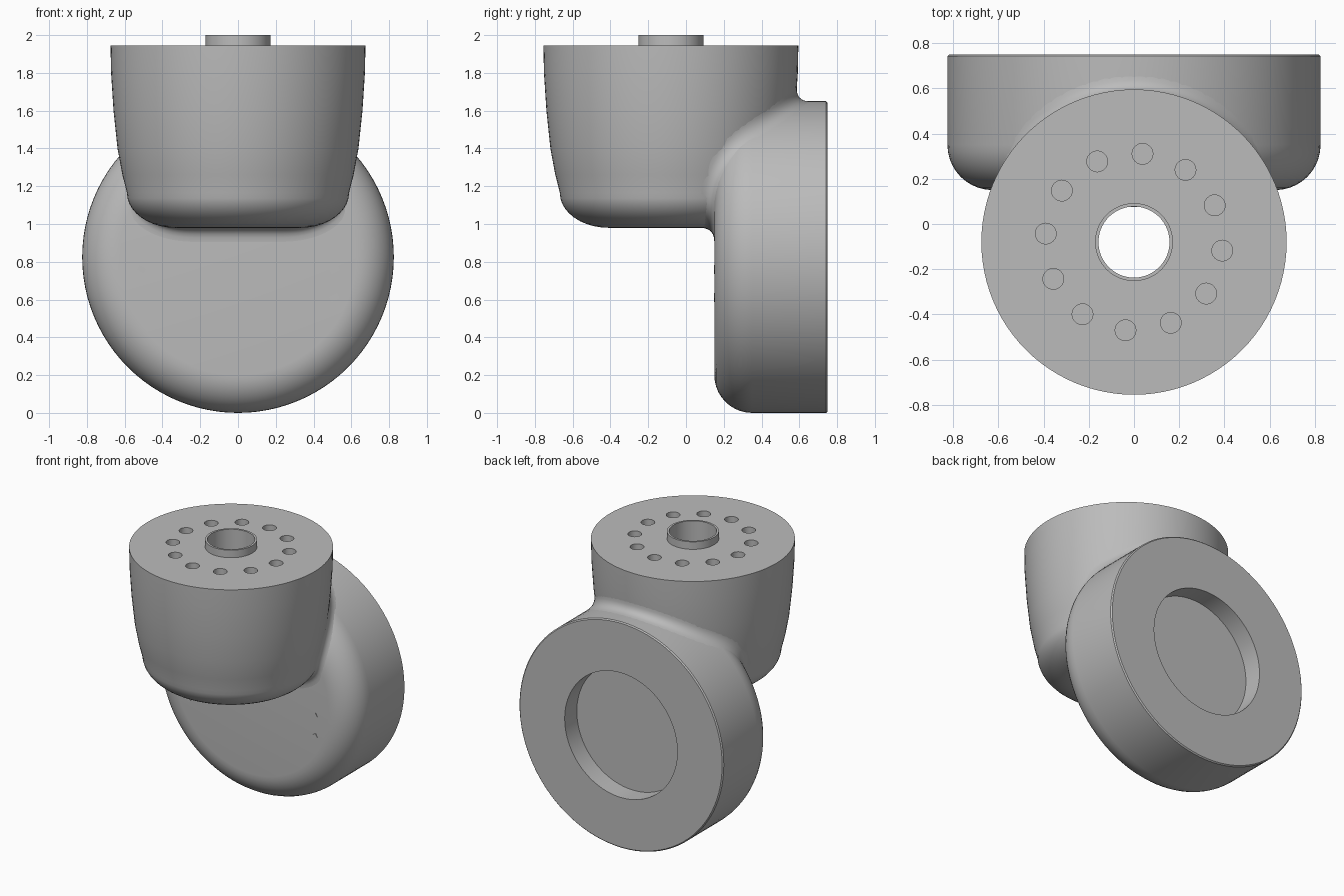
import bpy, bmesh, math
from mathutils import Vector, Matrix
from mathutils.bvhtree import BVHTree

if "Cube" in bpy.data.objects:
    bpy.data.objects.remove(bpy.data.objects["Cube"], do_unlink=True)

grey = bpy.data.materials.new("plain grey")
grey.use_nodes = True
GREY = (0.5, 0.5, 0.5, 1)
grey.diffuse_color = GREY
grey.node_tree.nodes["Principled BSDF"].inputs["Base Color"].default_value = GREY

CUP_Y = -0.08        # vertical axis of the cup
DRUM_Z = 0.825       # height of the drum axis
DRUM_R = 0.825
FRONT, BACK = 0.15, 0.75
ROUND = 0.2          # rounding of the drum's front edge


def finish(bm, name, angle=35):
    bmesh.ops.recalc_face_normals(bm, faces=bm.faces)
    mesh = bpy.data.meshes.new(name)
    bm.to_mesh(mesh)
    bm.free()
    mesh.materials.append(grey)
    obj = bpy.data.objects.new(name, mesh)
    bpy.context.collection.objects.link(obj)
    smooth(obj, angle)
    return obj


def smooth(obj, angle=35):
    bpy.ops.object.select_all(action='DESELECT')
    obj.select_set(True)
    bpy.context.view_layer.objects.active = obj
    bpy.ops.object.shade_smooth_by_angle(angle=math.radians(angle))


def lathe(name, profile, matrix, closed=False, steps=96):
    """Spin (radius, height) points about z, then place with matrix."""
    bm = bmesh.new()
    verts = [bm.verts.new((r, 0, h)) for r, h in profile]
    pairs = list(zip(verts, verts[1:]))
    if closed:
        pairs.append((verts[-1], verts[0]))
    edges = [bm.edges.new(p) for p in pairs]
    bmesh.ops.spin(bm, geom=verts + edges, cent=(0, 0, 0), axis=(0, 0, 1),
                   angle=math.tau, steps=steps, use_merge=True)
    bmesh.ops.remove_doubles(bm, verts=bm.verts, dist=0.0005)
    bm.transform(matrix)
    return finish(bm, name)


# Cup: tapered wall, rounded bottom, centre bore with a raised collar
wall = [(0.675, 1.945), (0.672, 1.8), (0.659, 1.6), (0.638, 1.4), (0.612, 1.26)]
corner = [(0.33 + 0.258 * math.cos(a), 1.165 - 0.185 * math.sin(a))
          for a in [math.radians(90 * i / 10) for i in range(11)]]
outer = wall + corner
cup = lathe("cup", outer + [(0.157, 0.98), (0.157, 2.0), (0.172, 2.0), (0.172, 1.945)],
            Matrix.Translation((0, CUP_Y, 0)), closed=True)

# Drum: rounded front edge, chamfered back rim, round recess in the back
curve = [(DRUM_R - ROUND + ROUND * math.sin(a), FRONT + ROUND - ROUND * math.cos(a))
         for a in [math.radians(90 * i / 10) for i in range(11)]]
drum_profile = [(0, FRONT)] + curve + [(DRUM_R, BACK - 0.008), (DRUM_R - 0.008, BACK),
                                       (0.455, BACK), (0.455, BACK - 0.14), (0, BACK - 0.14)]
drum = lathe("drum", drum_profile,
             Matrix.Translation((0, 0, DRUM_Z)) @ Matrix.Rotation(-math.pi / 2, 4, 'X'))


# Blend: find the seam where cup meets drum, and sweep a concave fillet along it
def cup_radius(z):
    if z < outer[-1][1]:
        return 0
    for (r0, z0), (r1, z1) in zip(outer, outer[1:]):
        if z1 <= z <= z0:
            return r1 + (r0 - r1) * (z - z1) / (z0 - z1)
    return outer[0][0]


def cup_y(x, z):
    r = cup_radius(z)
    return CUP_Y + math.sqrt(r * r - x * x) if r > abs(x) else -9


def drum_y(x, z):
    rho = math.hypot(x, z - DRUM_Z)
    if rho >= DRUM_R:
        return 9
    k = max(0, rho - DRUM_R + ROUND)
    return FRONT + ROUND - math.sqrt(ROUND ** 2 - k * k)


def seam_point(a):
    dx, dz = math.sin(a), math.cos(a)
    lo, hi = 0, 1.0
    for _ in range(40):
        t = (lo + hi) / 2
        x, z = dx * t, 1.25 + dz * t
        if cup_y(x, z) > drum_y(x, z):
            lo = t
        else:
            hi = t
    x, z = dx * lo, 1.25 + dz * lo
    on_rim = math.hypot(x, z - DRUM_Z) > DRUM_R - 0.001
    return Vector((x, cup_y(x, z) if on_rim else drum_y(x, z), z))


def tree_of(obj):
    bm = bmesh.new()
    bm.from_mesh(obj.data)
    tree = BVHTree.FromBMesh(bm)
    bm.free()
    return tree


cup_tree, drum_tree = tree_of(cup), tree_of(drum)
COUNT, REACH = 120, 0.075
bm = bmesh.new()
rows = []
for i in range(COUNT):
    p = seam_point(math.tau * (i + 0.5) / COUNT)
    n1 = cup_tree.find_nearest(p)[1]
    n2 = drum_tree.find_nearest(p)[1]
    c = n1.dot(n2)
    a = cup_tree.find_nearest(p + (n2 - c * n1).normalized() * REACH)[0]
    b = drum_tree.find_nearest(p + (n1 - c * n2).normalized() * REACH)[0]
    rows.append([a * (1 - t) ** 2 + p * 2 * t * (1 - t) + b * t * t
                 for t in [k / 6 for k in range(7)]])
# Even out the strip along the seam
for _ in range(2):
    rows = [[(u + 2 * v + w) / 4 for u, v, w in zip(rows[i - 1], rows[i], rows[(i + 1) % COUNT])]
            for i in range(COUNT)]
grid = [[bm.verts.new(v) for v in row] for row in rows]
for i in range(COUNT):
    j = (i + 1) % COUNT
    for k in range(6):
        bm.faces.new((grid[i][k], grid[j][k], grid[j][k + 1], grid[i][k + 1]))
blend = finish(bm, "joint_blend", 60)
# Point the strip outwards: its lowest part must face forward
low = min(blend.data.polygons, key=lambda f: f.center.z)
if low.normal.y > 0:
    blend.data.flip_normals()

# Ring of bolt holes in the cup's top
bm = bmesh.new()
for i in range(12):
    a = math.radians(24.5 + 30 * i)
    bmesh.ops.create_cone(bm, cap_ends=True, segments=24, radius1=0.046, radius2=0.046, depth=0.2,
                          matrix=Matrix.Translation((0.392 * math.cos(a),
                                                     CUP_Y + 0.392 * math.sin(a), 1.945)))
cutter = finish(bm, "bolt_hole_cutter")
cutter.hide_render = True
cut = cup.modifiers.new("bolt holes", 'BOOLEAN')
cut.operation = 'DIFFERENCE'
cut.solver = 'EXACT'
cut.object = cutter
bpy.context.view_layer.objects.active = cup
bpy.ops.object.modifier_apply(modifier=cut.name)
bpy.data.objects.remove(cutter, do_unlink=True)
smooth(cup)

# Small marks on the drum's front
bm = bmesh.new()
for side in (-1, 1):
    for z in (0.76, 0.61):
        bmesh.ops.create_cube(bm, size=1, matrix=Matrix.Translation((side * 0.51, FRONT, z))
                              @ Matrix.Rotation(-side * 0.5, 4, 'Y')
                              @ Matrix.Diagonal((0.045, 0.006, 0.03, 1)))
finish(bm, "front_marks")
